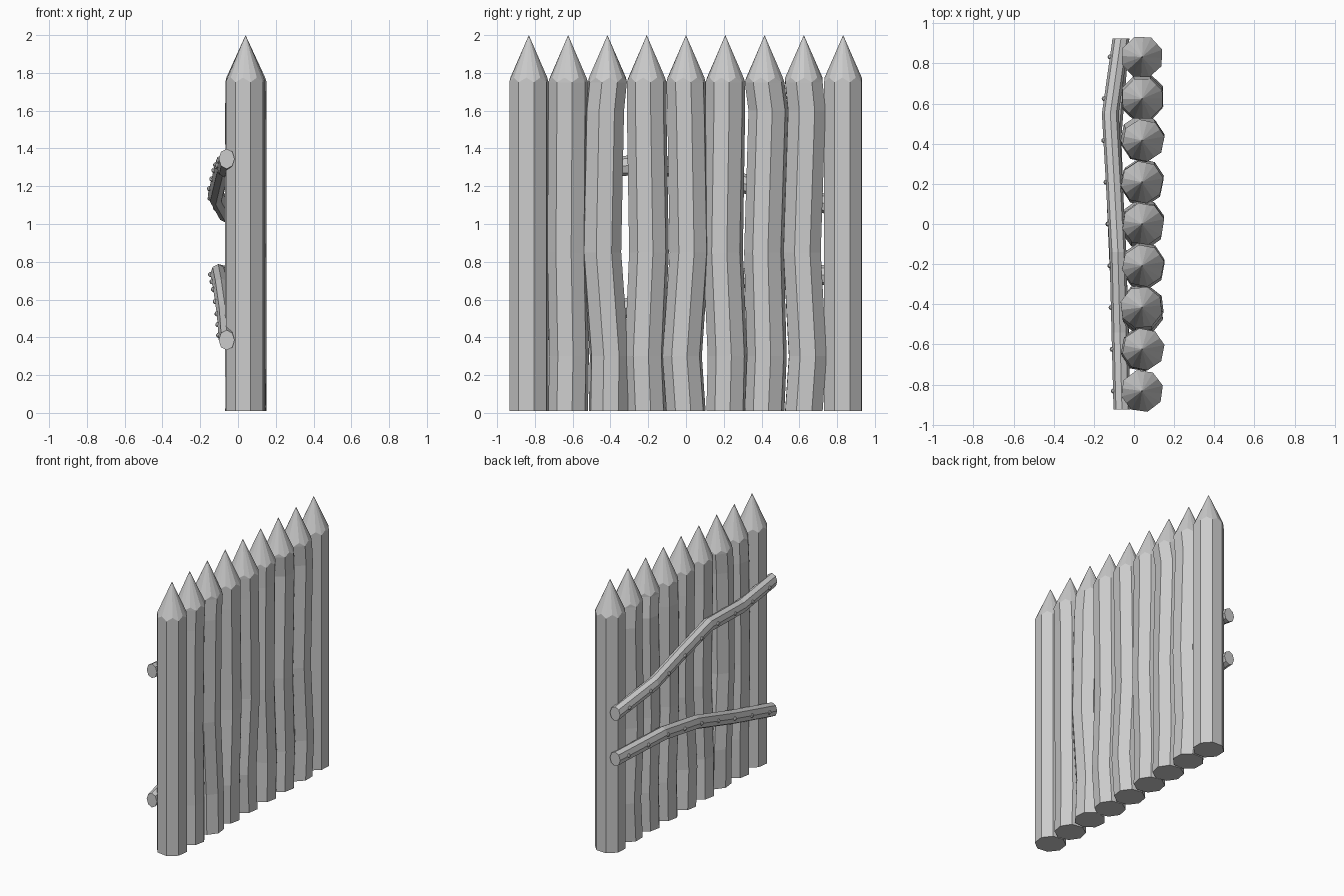
import bpy, bmesh, math, random
from mathutils import Vector

if "Cube" in bpy.data.objects:
    bpy.data.objects.remove(bpy.data.objects["Cube"])

random.seed(4)


def make_object(name, bm):
    bmesh.ops.recalc_face_normals(bm, faces=bm.faces)
    mesh = bpy.data.meshes.new(name)
    bm.to_mesh(mesh)
    bm.free()
    obj = bpy.data.objects.new(name, mesh)
    bpy.context.collection.objects.link(obj)
    return obj


def bridge(bm, a, b):
    n = len(a)
    for i in range(n):
        bm.faces.new((a[i], a[(i + 1) % n], b[(i + 1) % n], b[i]))


# Octagonal stake with slight bends and a sharpened tip
def stake(name, y, shifts):
    bm = bmesh.new()
    n, r, cx, turn = 8, 0.107, 0.04, random.uniform(0.15, 0.6)
    rings = []
    for z, dy in zip((0.01, 0.3, 0.85, 1.6, 1.75), list(shifts) + [0]):
        dx = random.uniform(-0.006, 0.008) if any(shifts) else 0
        rings.append([bm.verts.new((cx + dx + r * math.cos(turn + math.tau * i / n),
                                    y + dy + r * math.sin(turn + math.tau * i / n), z))
                      for i in range(n)])
    for a, b in zip(rings, rings[1:]):
        bridge(bm, a, b)
    bm.faces.new(rings[0])
    # cut line of the point rises in the middle of each side
    top = rings[-1]
    tip = bm.verts.new((cx, y, 2.0))
    for i in range(n):
        a, b = top[i], top[(i + 1) % n]
        m = bm.verts.new((a.co + b.co) / 2 + Vector((0, 0, 0.025)))
        bm.faces.new((a, b, m))
        bm.faces.new((a, m, tip))
        bm.faces.new((m, b, tip))
    make_object(name, bm)


bends = [(0, 0, 0, 0), (0, 0.005, -0.005, 0), (0.005, 0.01, -0.03, -0.015),
         (0, -0.012, 0.012, 0), (0, -0.02, 0.018, 0.005), (0.005, 0.012, -0.012, 0),
         (0, 0.012, -0.003, 0.02), (0, 0.02, -0.01, 0.015), (0, 0, 0, 0)]
stake_ys = [-0.832 + 0.208 * i for i in range(9)]
for i, (y, b) in enumerate(zip(stake_ys, bends)):
    stake(f"stake_{i + 1}", y, b)


# Crooked branch rail following (x, y, z) points, oval section
def rail(name, path):
    bm = bmesh.new()
    rings = [[bm.verts.new((x + 0.042 * math.cos(math.tau * i / 8), y,
                            z + 0.053 * math.sin(math.tau * i / 8)))
              for i in range(8)] for x, y, z in path]
    for a, b in zip(rings, rings[1:]):
        bridge(bm, a, b)
    bm.faces.new(rings[0])
    bm.faces.new(rings[-1])
    make_object(name, bm)


# Round nail heads where the rail crosses each stake
def nails(name, path):
    bm = bmesh.new()
    for y in stake_ys:
        for a, b in zip(path, path[1:]):
            if a[1] <= y <= b[1]:
                p = Vector(a).lerp(Vector(b), (y - a[1]) / (b[1] - a[1]))
                made = bmesh.ops.create_uvsphere(bm, u_segments=8, v_segments=5, radius=0.014)
                bmesh.ops.translate(bm, verts=made["verts"], vec=p + Vector((-0.04, 0, 0)))
                break
    make_object(name, bm)


upper = [(-0.06, -0.925, 1.345), (-0.07, -0.54, 1.30), (-0.08, -0.14, 1.315),
         (-0.098, 0.2, 1.24), (-0.118, 0.55, 1.155), (-0.065, 0.925, 1.06)]
lower = [(-0.06, -0.925, 0.385), (-0.07, -0.43, 0.52), (-0.09, 0.02, 0.66),
         (-0.105, 0.43, 0.735), (-0.065, 0.925, 0.725)]
for label, path in (("upper", upper), ("lower", lower)):
    rail(label + "_rail", path)
    nails(label + "_nails", path)
